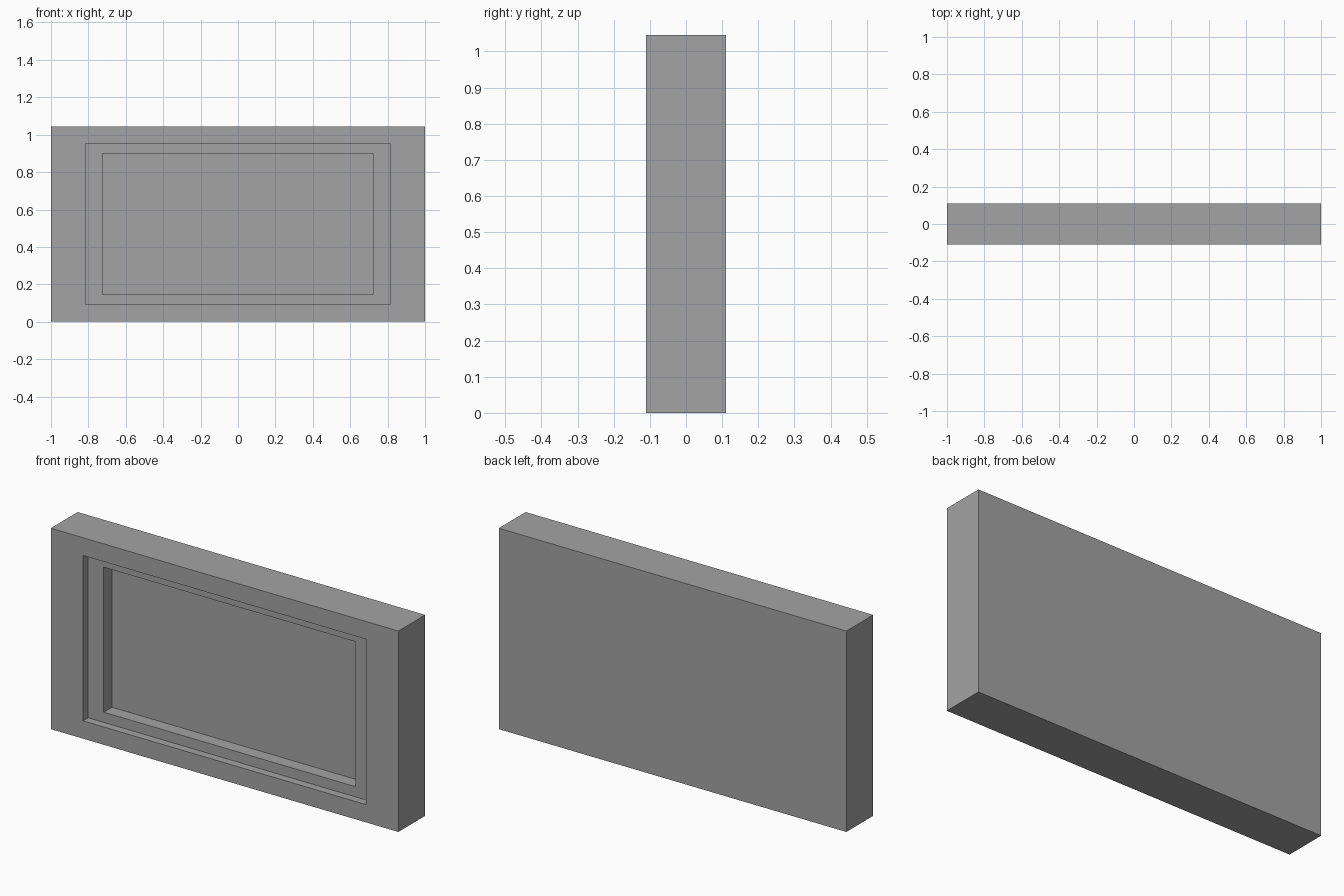
import bpy
import bmesh

WIDTH, DEPTH, HEIGHT = 2.0, 0.22, 1.045

cube = bpy.data.objects.get("Cube")
if cube:
    bpy.data.objects.remove(cube, do_unlink=True)

# One plain grey for the whole frame
grey = bpy.data.materials.new("plain grey")
grey.use_nodes = True
colour = (0.37, 0.37, 0.37, 1)
grey.diffuse_color = colour
grey.node_tree.nodes["Principled BSDF"].inputs["Base Color"].default_value = colour

# Solid slab standing on the ground
bm = bmesh.new()
bmesh.ops.create_cube(bm, size=1)
for v in bm.verts:
    v.co.x *= WIDTH
    v.co.y *= DEPTH
    v.co.z = (v.co.z + 0.5) * HEIGHT


def recess(face, half_width, half_height, depth):
    """Inset a front face to a centred rectangle and push it straight back."""
    bmesh.ops.inset_individual(bm, faces=[face], thickness=0.02)
    mid = HEIGHT / 2
    for v in face.verts:
        v.co.x = half_width if v.co.x > 0 else -half_width
        v.co.z = mid + (half_height if v.co.z > mid else -half_height)
    # A second ring of faces forms the walls of the recess
    bmesh.ops.inset_individual(bm, faces=[face], thickness=0)
    for v in face.verts:
        v.co.y += depth


# Two stepped recesses in the front
bm.normal_update()
front = min(bm.faces, key=lambda f: f.calc_center_median().y)
recess(front, 0.815, 0.43, 0.042)
recess(front, 0.725, 0.377, 0.068)
bm.normal_update()

mesh = bpy.data.meshes.new("recessed_frame")
bm.to_mesh(mesh)
bm.free()
mesh.materials.append(grey)
frame = bpy.data.objects.new("recessed_frame", mesh)
bpy.context.collection.objects.link(frame)
